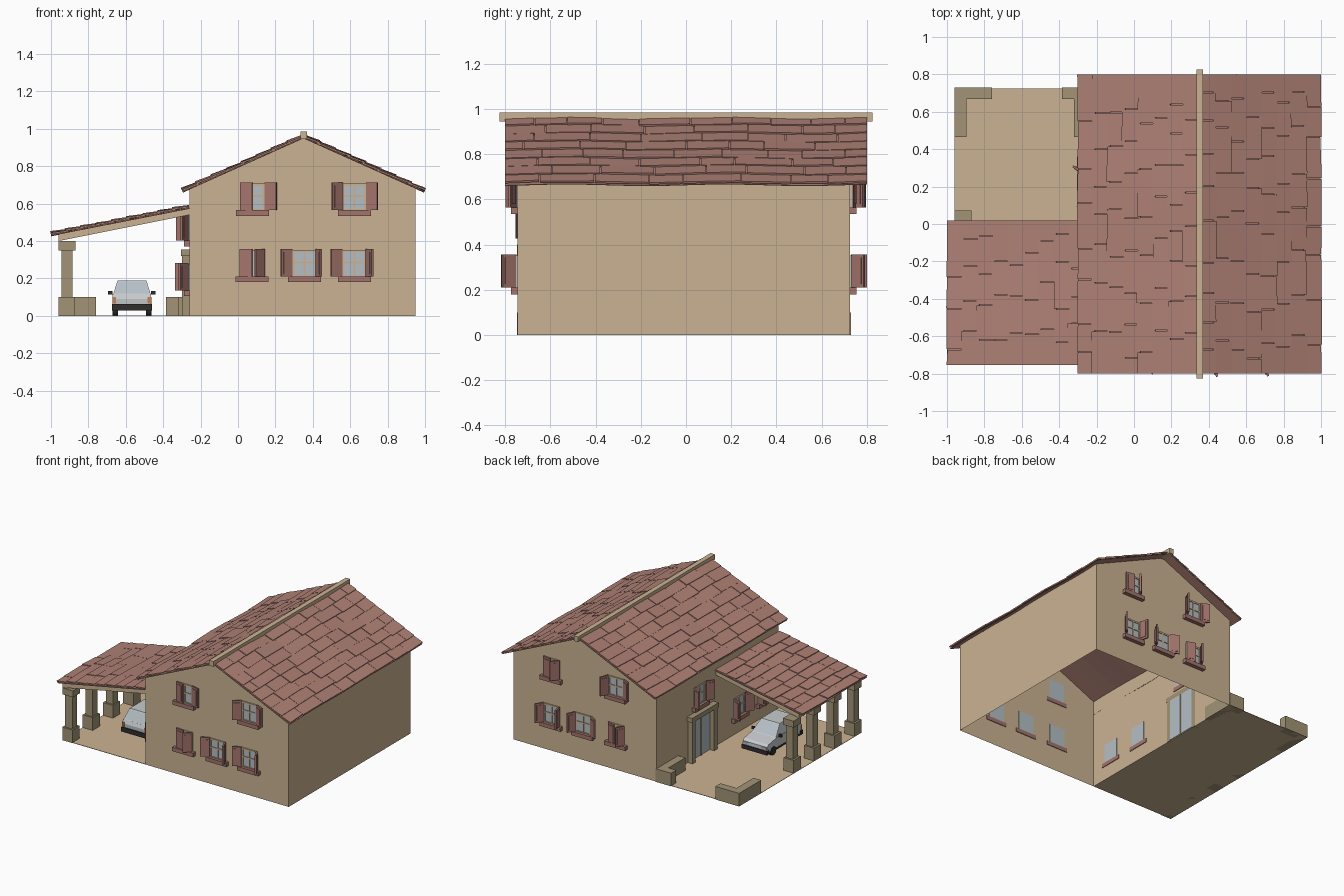
import bpy, bmesh, math, random
from mathutils import Matrix, Vector

if "Cube" in bpy.data.objects:
    bpy.data.objects.remove(bpy.data.objects["Cube"])
random.seed(4)

def mat(name, r, g, b):
    m = bpy.data.materials.new(name)
    m.diffuse_color = (r, g, b, 1)
    m.use_nodes = True
    m.node_tree.nodes["Principled BSDF"].inputs["Base Color"].default_value = m.diffuse_color
    return m

TAN = mat("tan plaster", .60, .45, .29)
STONE = mat("stone", .36, .295, .18)
ROOF = mat("roof tile", .43, .22, .18)
SHUT = mat("shutter red", .37, .175, .15)
GLASS = mat("window glass", .46, .52, .56)
SILVER = mat("car silver", .58, .60, .62)
BLACK = mat("dark rubber", .03, .026, .028)
ORANGE = mat("lamp orange", .55, .22, .08)

def finish(name, bm, *mats, M=None):
    bmesh.ops.recalc_face_normals(bm, faces=bm.faces)
    me = bpy.data.meshes.new(name)
    if M:
        bm.transform(M)
    bm.to_mesh(me)
    bm.free()
    for m in mats:
        me.materials.append(m)
    ob = bpy.data.objects.new(name, me)
    bpy.context.collection.objects.link(ob)
    return ob

def add_box(bm, x0, x1, y0, y1, z0, z1, M=None):
    T = Matrix.Translation(((x0+x1)/2, (y0+y1)/2, (z0+z1)/2)) @ Matrix.Diagonal((x1-x0, y1-y0, z1-z0, 1))
    bmesh.ops.create_cube(bm, size=1, matrix=(M @ T) if M else T)

def boxes(name, m, dims, M=None):
    bm = bmesh.new()
    for d in dims:
        add_box(bm, *d)
    return finish(name, bm, m, M=M)

def prism(name, m, pts, a, b, axis="y"):
    """Extrude a profile along y (points are x,z) or x (points are y,z)."""
    bm = bmesh.new()
    put = (lambda p, t: (p[0], t, p[1])) if axis == "y" else (lambda p, t: (t, p[0], p[1]))
    f = bm.faces.new([bm.verts.new(put(p, a)) for p in pts])
    r = bmesh.ops.extrude_face_region(bm, geom=[f])
    d = Vector((0, b-a, 0)) if axis == "y" else Vector((b-a, 0, 0))
    bmesh.ops.translate(bm, vec=d, verts=[v for v in r["geom"] if isinstance(v, bmesh.types.BMVert)])
    return finish(name, bm, m)

# House shell, open underneath and under the roof
WL, WR, WF, WB = -.26, .95, -.745, .725
shell = prism("house_walls", TAN, [(WL, 0), (WL, .68), (.35, .953), (WR, .684), (WR, 0)], WF, WB)
bm = bmesh.new()
bm.from_mesh(shell.data)
bmesh.ops.delete(bm, geom=[f for f in bm.faces if abs(f.normal.z) > .5], context="FACES_ONLY")
bm.to_mesh(shell.data)
bm.free()

# Roof slopes: uneven overlapping tiles laid in courses from eave to top
def tile_roof(name, x0, z0, x1, z1, y0, y1, rows):
    d = Vector((x1-x0, 0, z1-z0))
    length = d.length
    d.normalize()
    n = Vector((-d.z, 0, d.x))
    if n.z < 0:
        n = -n
    step = length / rows
    bm = bmesh.new()
    P = lambda s, y, h: Vector((x0, y, z0)) + d*s + n*(h + .004*math.sin(y*9))
    def slab(s0, s1, a, b, h0, h1, t, skew=0):
        v = [bm.verts.new(P(s, y, h)) for s, y, h in (
            (s0, a, h0), (s0+skew, b, h0), (s1, b, h1), (s1, a, h1),
            (s0, a, h0+t), (s0+skew, b, h0+t), (s1, b, h1+t), (s1, a, h1+t))]
        for q in ((0, 1, 2, 3), (4, 5, 6, 7), (0, 1, 5, 4), (1, 2, 6, 5), (2, 3, 7, 6), (3, 0, 4, 7)):
            bm.faces.new([v[i] for i in q])
    k = 16
    for j in range(k):
        slab(0, length, y0+(y1-y0)*j/k, y0+(y1-y0)*(j+1)/k, -.003, -.003, .003)
    for i in range(rows):
        y = y0
        first = random.uniform(.08, .24)
        while y < y1 - .001:
            e = y + (first if y == y0 else random.uniform(.14, .27))
            if y1 - e < .06:
                e = y1
            j = random.uniform(0, .006)
            s0 = max(0, i*step - random.uniform(0, .008))
            slab(s0, min(length, (i+1)*step+.01), y, e-(.004 if e < y1 else 0),
                 .004+j, j*.5, .009, random.uniform(0, .006))
            y = e
    finish(name, bm, ROOF)

tile_roof("roof_left", -.297, .665, .35, .955, -.8, .8, 8)
tile_roof("roof_right", .997, .665, .35, .955, -.8, .8, 8)
tile_roof("carport_roof", -1, .432, -.26, .577, -.755, .02, 9)
boxes("ridge_cap", TAN, [(.333, .37, -.825, .825, .945, .985)])
prism("carport_beam", TAN, [(-.96, .4), (-.96, .435), (-.26, .573), (-.26, .54)], -.745, .01)

# Yard floor, low corner walls and carport pillars
boxes("yard_floor", TAN, [(-.96, WL, WF, WB, 0, .003)])
boxes("corner_walls", STONE, [(-.96, -.895, .465, .73, 0, .1), (-.895, -.76, .668, .73, 0, .1),
                              (-.32, -.255, .465, .73, 0, .1), (-.385, -.32, .668, .73, 0, .1)])
for i in range(4):
    y = .03 - .245*i
    boxes("pillar", STONE, [(-.96, -.875, y-.043, y+.043, 0, .1), (-.945, -.885, y-.03, y+.03, .1, .35),
                            (-.96, -.87, y-.043, y+.043, .35, .4)])

# Windows: local x to the right, local -y outwards, z up
def window(M, z, left, right):
    w, h = .065, .142
    boxes("window_glass", GLASS, [(-w, w, -.004, .004, z, z+h)], M)
    t = .012
    boxes("window_frame", TAN, [(-w, -w+t, -.009, .002, z, z+h), (w-t, w, -.009, .002, z, z+h),
                                (-w, w, -.009, .002, z+h-t, z+h), (-w, w, -.009, .002, z, z+.006),
                                (-.005, .005, -.009, .002, z, z+h), (-w, w, -.009, .002, z+.07, z+.08)], M)
    boxes("window_sill", SHUT, [(-.088, .088, -.03, .005, z-.03, z)], M)
    for s, a in ((-1, left), (1, right)):
        H = M @ Matrix.Translation((s*w, -.01, 0)) @ Matrix.Rotation(math.radians(s*a), 4, "Z")
        a0, a1 = sorted((0, -s*.066))
        boxes("shutter", SHUT, [(a0, a1, -.006, .006, z, z+.147),
                                (a0+.012, a1-.012, -.009, .009, z+.015, z+.132)], H)

def wall_frame(x, y, turn):
    return Matrix.Translation((x, y, 0)) @ Matrix.Rotation(math.radians(turn), 4, "Z")

FRONT = [(.077, .565, 12, 165), (.622, .565, 145, 155), (.075, .21, 8, 45),
         (.355, .21, 155, 112), (.622, .21, 155, 118)]
BACK = [(.077, .565, 115, 155), (.622, .565, 10, 50), (.075, .21, 20, 60),
        (.355, .21, 120, 150), (.622, .21, 125, 100)]
LEFT = [(.21, .402, 120, 150), (-.265, .135, 110, 150), (-.56, .135, 100, 140)]
for x, z, a, b in FRONT:
    window(wall_frame(x, WF, 0), z, a, b)
for x, z, a, b in BACK:
    window(wall_frame(x, WB, 180), z, a, b)
for y, z, a, b in LEFT:
    window(wall_frame(WL, y, -90), z, a, b)

# Double glazed door with stone surround
D = wall_frame(WL, .2, -90)
boxes("door_glass", GLASS, [(-.115, -.006, -.005, .004, .005, .32), (.006, .115, -.005, .004, .005, .32)], D)
boxes("door_surround", STONE, [(-.15, -.112, -.04, .003, 0, .32), (.112, .15, -.04, .003, 0, .32),
                               (-.16, .16, -.045, .003, .32, .355), (-.006, .006, -.01, .003, 0, .32)], D)

# Parked car, nose towards the back
CX = -.567
prism("car_body", SILVER, [(-.435, .03), (-.44, .09), (-.43, .117), (-.14, .117), (-.04, .1),
                           (-.022, .085), (-.02, .03)], CX-.103, CX+.103, "x")
bm = bmesh.new()
lo = [bm.verts.new((CX+x, y, .116)) for x, y in ((-.1, -.43), (.1, -.43), (.1, -.13), (-.1, -.13))]
hi = [bm.verts.new((CX+x, y, .19)) for x, y in ((-.077, -.385), (.077, -.385), (.077, -.21), (-.077, -.21))]
bm.faces.new(hi)
sides = [bm.faces.new((lo[i], lo[(i+1) % 4], hi[(i+1) % 4], hi[i])) for i in range(4)]
bmesh.ops.recalc_face_normals(bm, faces=bm.faces)
bmesh.ops.inset_individual(bm, faces=sides, thickness=.009)
for f in sides:
    f.material_index = 1
finish("car_cabin", bm, SILVER, GLASS)
boxes("car_bumpers", BLACK, [(CX-.106, CX+.106, -.447, -.42, .028, .062), (CX-.106, CX+.106, -.04, -.013, .028, .058),
                             (CX-.105, CX+.105, -.42, -.04, .028, .042)])
boxes("car_mirrors", BLACK, [(CX+s-.012, CX+s+.012, -.175, -.16, .115, .133) for s in (-.115, .115)])
boxes("car_tail_lamps", ORANGE, [(CX+s-.01, CX+s+.01, -.443, -.425, .065, .1) for s in (-.094, .094)])
boxes("car_head_lamps", GLASS, [(CX+s-.022, CX+s+.022, -.03, -.017, .064, .083) for s in (-.075, .075)])
for y in (-.36, -.095):
    for s in (-.09, .09):
        bm = bmesh.new()
        bmesh.ops.create_cone(bm, cap_ends=True, segments=14, radius1=.033, radius2=.033, depth=.03)
        finish("car_wheel", bm, BLACK, M=Matrix.Translation((CX+s, y, .033)) @ Matrix.Rotation(math.pi/2, 4, "Y"))
